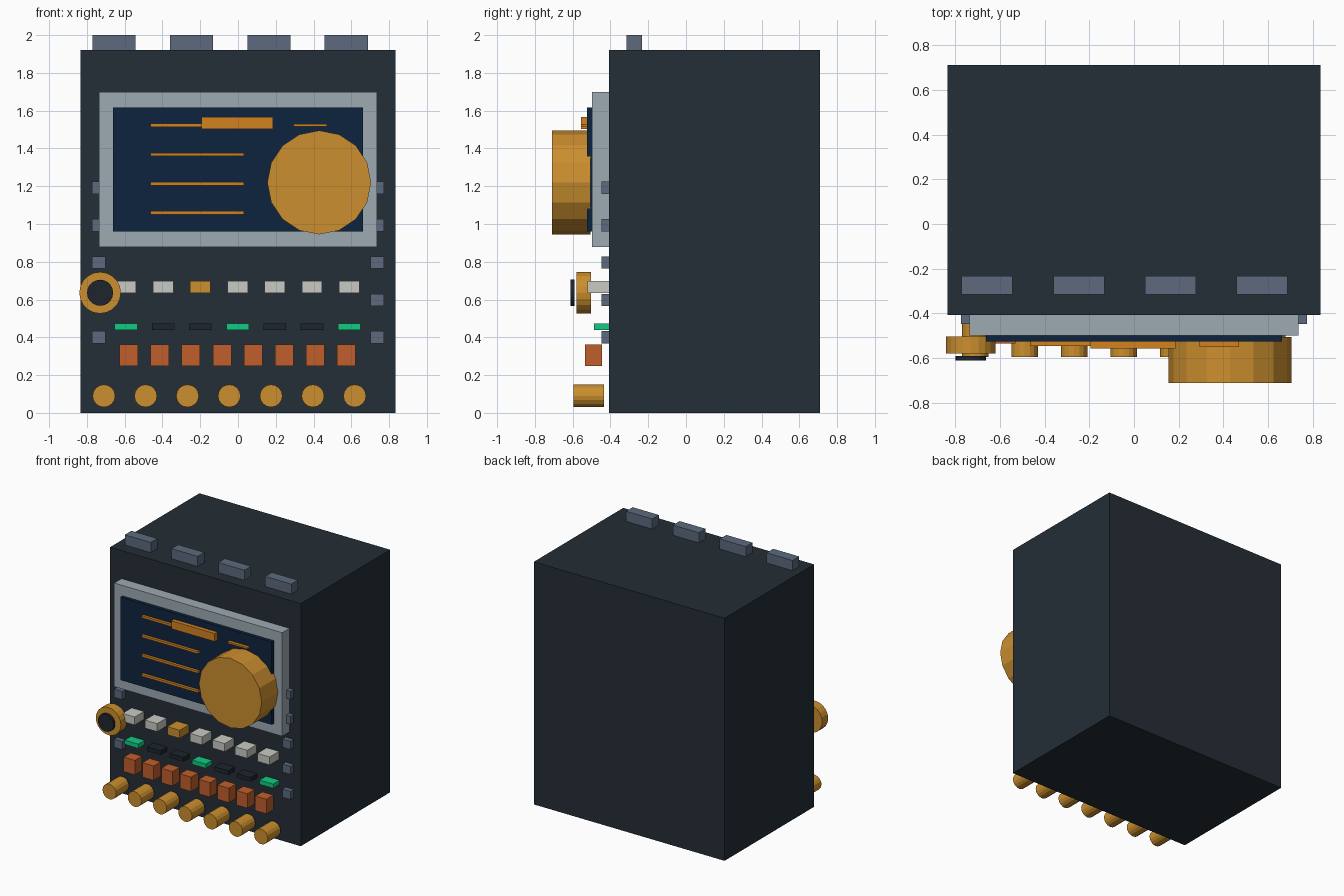
import bpy
import math

cube = bpy.data.objects.get("Cube")
if cube:
    bpy.data.objects.remove(cube, do_unlink=True)


def material(name, red, green, blue):
    """Flat material from 0-255 display values, stored as linear."""
    def linear(value):
        value /= 255
        return value / 12.92 if value < 0.04 else ((value + 0.055) / 1.055) ** 2.4
    colour = (linear(red), linear(green), linear(blue), 1)
    mat = bpy.data.materials.new(name)
    mat.use_nodes = True
    mat.diffuse_color = colour
    shader = mat.node_tree.nodes["Principled BSDF"]
    shader.inputs["Base Color"].default_value = colour
    shader.inputs["Roughness"].default_value = 0.8
    return mat


charcoal = material("charcoal", 36, 46, 54)
near_black = material("near black", 29, 37, 44)
silver = material("silver", 158, 170, 178)
navy = material("navy", 13, 36, 62)
gold = material("gold", 204, 143, 46)
orange = material("orange", 210, 130, 32)
slate = material("slate", 93, 106, 126)
ivory = material("ivory", 202, 202, 196)
emerald = material("emerald", 16, 204, 128)
rust = material("rust", 193, 95, 43)


def finish(name, mat):
    obj = bpy.context.object
    obj.name = name
    obj.data.name = name
    obj.data.materials.append(mat)
    return obj


def box(name, mat, x, z, width, height, front, back):
    """Box given by its centre in x and z and its front and back y."""
    bpy.ops.mesh.primitive_cube_add(size=1, location=(x, (front + back) / 2, z))
    obj = finish(name, mat)
    obj.scale = (width, back - front, height)
    bpy.ops.object.transform_apply(location=False, rotation=False, scale=True)
    return obj


def disc(name, mat, x, z, radius, front, back, sides):
    """Faceted cylinder whose axis runs front to back."""
    bpy.ops.mesh.primitive_cylinder_add(
        vertices=sides, radius=radius, depth=back - front,
        location=(x, (front + back) / 2, z), rotation=(math.pi / 2, 0, 0))
    return finish(name, mat)


FACE = -0.407  # front plane of the cabinet

# Cabinet and the lugs on its top
box("cabinet", charcoal, 0, 0.96, 1.67, 1.92, FACE, 0.71)
for i in range(4):
    box(f"top_lug_{i + 1}", slate, -0.657 + 0.41 * i, 1.96, 0.228, 0.08, -0.315, -0.232)

# Display: bezel, screen, text bars and header
box("bezel", silver, 0, 1.288, 1.472, 0.82, -0.498, FACE)
box("screen", navy, 0, 1.288, 1.324, 0.656, -0.525, -0.498)
for i in range(4):
    box(f"screen_bar_{i + 1}", orange, -0.215, 1.06 + 0.154 * i, 0.496, 0.018, -0.546, -0.525)
box("screen_short_bar", orange, 0.382, 1.522, 0.176, 0.014, -0.55, -0.525)
box("screen_header", orange, -0.004, 1.535, 0.38, 0.064, -0.557, -0.525)

# Large dial over the screen
disc("main_dial", gold, 0.43, 1.22, 0.275, -0.71, -0.506, 16)

# Clips down both sides of the front
for side, x in (("right", -0.737), ("left", 0.737)):
    for i in range(5):
        box(f"{side}_clip_{i + 1}", slate, x, 0.4 + 0.198 * i, 0.072, 0.065, -0.447, FACE)

# Side knob with its dark cap
disc("side_knob", gold, -0.73, 0.636, 0.11, -0.579, -0.503, 20)
disc("side_knob_cap", near_black, -0.73, 0.636, 0.069, -0.611, -0.591, 20)

# Row of keys with a row of indicator lamps below
for i in range(7):
    x = -0.593 + 0.197 * i
    box(f"key_{i + 1}", gold if i == 2 else ivory, x, 0.667, 0.108, 0.064, -0.522, FACE)
    box(f"lamp_{i + 1}", emerald if i % 3 == 0 else near_black,
        x, 0.455, 0.12, 0.034, -0.486, FACE)

# Row of square switches
for i in range(8):
    box(f"switch_{i + 1}", rust, -0.578 + 0.1645 * i, 0.305, 0.098, 0.115, -0.534, -0.445)

# Row of round knobs
for i in range(7):
    disc(f"lower_knob_{i + 1}", gold, -0.71 + 0.2213 * i, 0.09, 0.06, -0.595, -0.434, 16)
